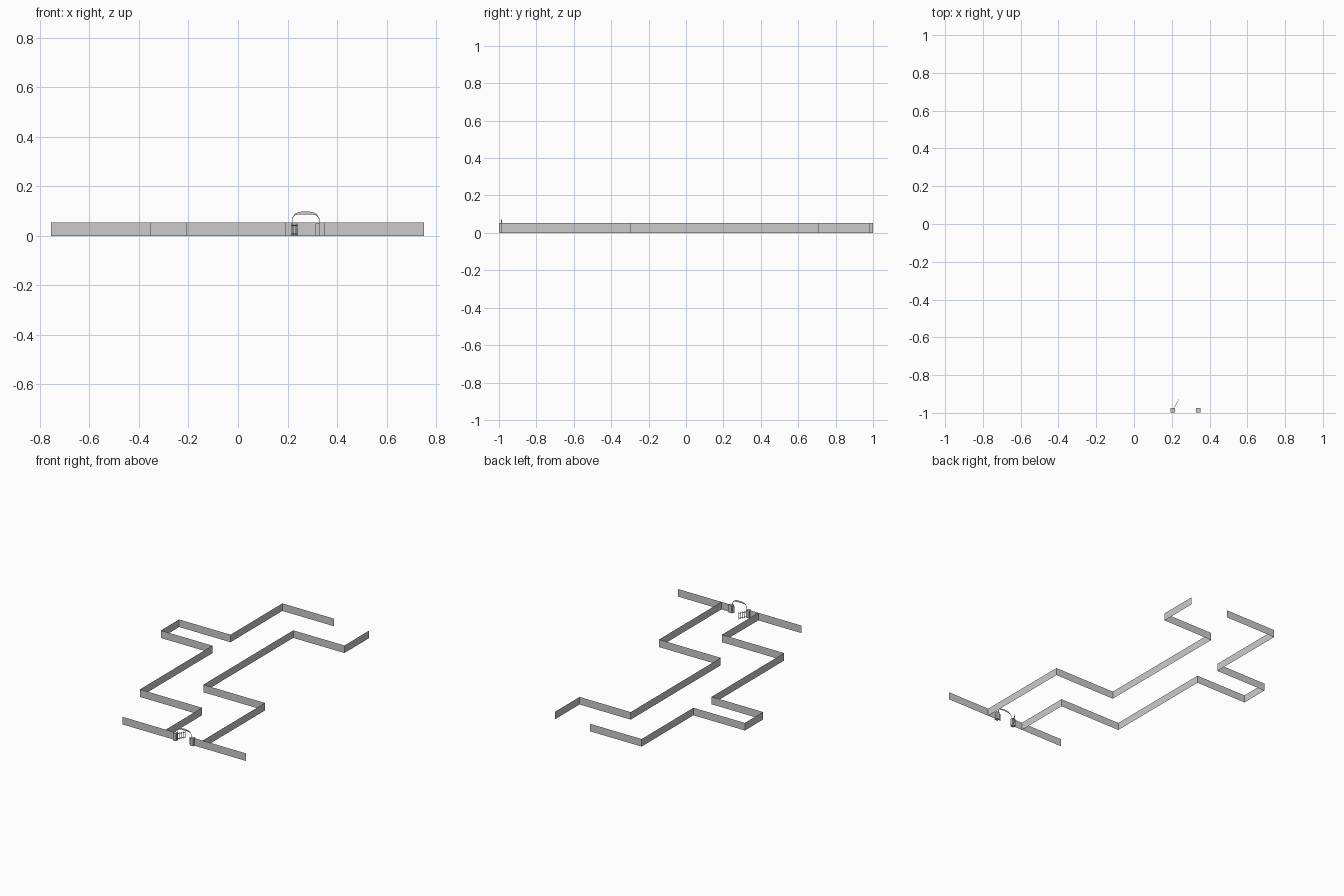
import bpy, bmesh, math
from mathutils import Matrix

if "Cube" in bpy.data.objects:
    bpy.data.objects.remove(bpy.data.objects["Cube"])

H = 0.053          # wall height
FY = -0.986        # front line


def finish(name, bm):
    me = bpy.data.meshes.new(name)
    bm.to_mesh(me)
    bm.free()
    ob = bpy.data.objects.new(name, me)
    bpy.context.collection.objects.link(ob)
    return ob


def wall(name, pts, h=H):
    """Zero-thickness wall standing on a plan path."""
    bm = bmesh.new()
    rows = [(bm.verts.new((x, y, 0)), bm.verts.new((x, y, h))) for x, y in pts]
    for a, b in zip(rows, rows[1:]):
        bm.faces.new((a[0], b[0], b[1], a[1]))
    return finish(name, bm)


def box(bm, x0, x1, y0, y1, z0, z1):
    m = Matrix.Translation(((x0 + x1) / 2, (y0 + y1) / 2, (z0 + z1) / 2))
    m = m @ Matrix.Diagonal((x1 - x0, y1 - y0, z1 - z0, 1))
    return bmesh.ops.create_cube(bm, size=1, matrix=m)["verts"]


# winding maze walls
wall("right_wall", [(0.415, FY), (0.415, -0.293), (-0.065, -0.293),
                    (-0.065, 0.707), (0.333, 0.707), (0.333, 0.982)])
wall("left_wall", [(0.128, FY), (0.128, -0.583), (-0.355, -0.583), (-0.355, 0.222),
                   (-0.755, 0.222), (-0.755, 0.424), (-0.355, 0.424),
                   (-0.355, 1.0), (0.045, 1.0)])

# front walls either side of the gate
wall("front_wall_left", [(-0.207, FY), (0.2, FY)])
wall("front_wall_right", [(0.34, FY), (0.751, FY)])

# gate posts
for name, x in (("gate_post_left", 0.204), ("gate_post_right", 0.339)):
    bm = bmesh.new()
    box(bm, x - 0.012, x + 0.012, -0.999, -0.975, 0, H)
    finish(name, bm)

# arch over the gate, a thin curved band
bm = bmesh.new()
n = 10
rows = []
for i in range(n + 1):
    t = -1 + 2 * i / n
    z = 0.072 + 0.026 * math.sqrt(max(0, 1 - abs(t) ** 2.4))
    low = z - 0.004 - 0.008 * (1 - t * t)
    rows.append([bm.verts.new((0.273 + 0.055 * t, FY, zz)) for zz in (low, z)])
for a, b in zip(rows, rows[1:]):
    bm.faces.new((a[0], b[0], b[1], a[1]))
finish("gate_arch", bm)

# slim uprights carrying the arch
for name, x in (("arch_upright_left", 0.2185), ("arch_upright_right", 0.3275)):
    bm = bmesh.new()
    box(bm, x - 0.0015, x + 0.0015, FY - 0.002, FY + 0.002, 0, 0.072)
    finish(name, bm)

# open gate leaf made of bars, swung inwards
bm = bmesh.new()
L = 0.055
for i in range(5):
    x = L * i / 4
    box(bm, x - 0.001, x + 0.001, -0.001, 0.001, 0, 0.05)
for z in (0.008, 0.042):
    box(bm, 0, L, -0.001, 0.001, z - 0.002, z + 0.002)
bm.transform(Matrix.Translation((0.212, -0.975, 0)) @ Matrix.Rotation(math.radians(62), 4, 'Z'))
finish("gate_leaf", bm)

# latch plate beside the right post
wall("latch_plate", [(0.312, FY), (0.327, FY)], 0.05)
